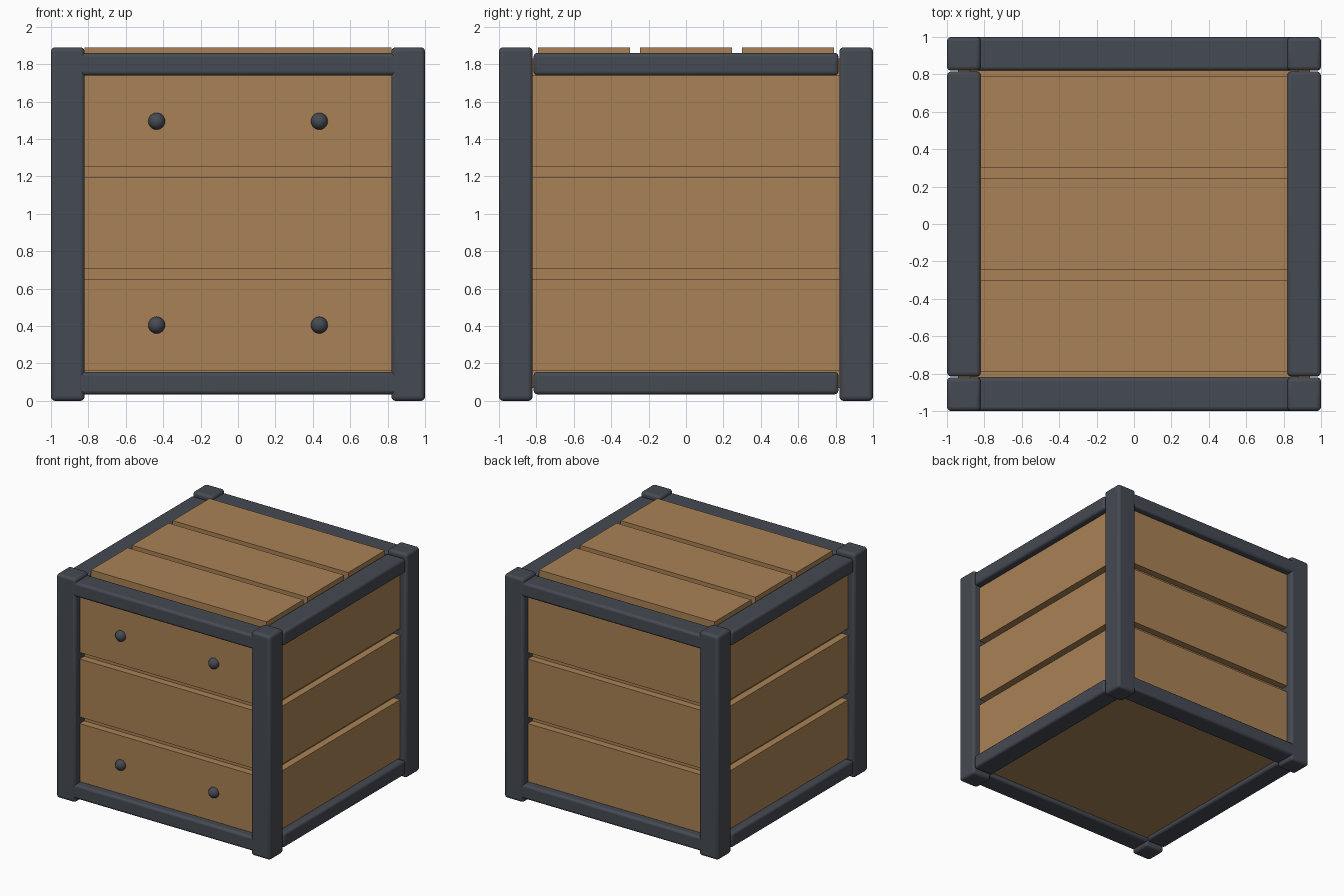
import bpy
import math
from mathutils import Vector

cube = bpy.data.objects.get("Cube")
if cube:
    bpy.data.objects.remove(cube, do_unlink=True)


def material(name, rgb):
    mat = bpy.data.materials.new(name)
    mat.use_nodes = True
    mat.diffuse_color = (*rgb, 1)
    mat.node_tree.nodes["Principled BSDF"].inputs["Base Color"].default_value = (*rgb, 1)
    return mat


WOOD = material("warm wood", (0.40, 0.225, 0.092))
STEEL = material("dark steel", (0.06, 0.068, 0.085))


def box(name, low, high, mat, bevel=0.0):
    """Box between two corners, with optional rounded edges."""
    low, high = Vector(low), Vector(high)
    bpy.ops.mesh.primitive_cube_add(size=1, location=(low + high) / 2)
    obj = bpy.context.object
    obj.name = name
    obj.scale = high - low
    bpy.ops.object.transform_apply(location=False, rotation=False, scale=True)
    obj.data.materials.append(mat)
    if bevel:
        mod = obj.modifiers.new("rounded edges", "BEVEL")
        mod.width = bevel
        mod.segments = 3
        bpy.ops.object.shade_smooth_by_angle(angle=math.radians(40))
    return obj


INNER, OUTER = 0.82, 1.0   # frame beam limits
CORE, FACE = 0.88, 0.94    # plank back and plank front
MID = 0.95                 # crate centre height
PITCH, HALF = 0.545, 0.245

# Solid core behind the planks
box("core", (-CORE, -CORE, MID - CORE), (CORE, CORE, MID + CORE), WOOD)

# Corner posts
for x, xs in (("right", -1), ("left", 1)):
    for y, ys in (("front", -1), ("back", 1)):
        c = (INNER + OUTER) / 2
        h = (OUTER - INNER) / 2
        box(f"{y}_{x}_post", (xs * c - h, ys * c - h, 0),
            (xs * c + h, ys * c + h, 1.89), STEEL, 0.022)

# Horizontal rails on all four sides, bottom and top
for level, z0, z1 in (("bottom", 0.035, 0.155), ("top", 1.74, 1.86)):
    for side, s in (("front", -1), ("back", 1)):
        y0, y1 = sorted((s * INNER, s * 0.999))
        box(f"{side}_{level}_rail", (-0.87, y0, z0), (0.87, y1, z1), STEEL, 0.02)
    for side, s in (("right", -1), ("left", 1)):
        x0, x1 = sorted((s * INNER, s * 0.999))
        box(f"{side}_{level}_rail", (x0, -0.815, z0), (x1, 0.815, z1), STEEL, 0.02)

# Three planks on each wall and on the lid
for i in (-1, 0, 1):
    a, b = i * PITCH - HALF, i * PITCH + HALF
    for side, s in (("front", -1), ("back", 1)):
        y0, y1 = sorted((s * (CORE - 0.01), s * FACE))
        box(f"{side}_plank_{i + 2}", (-0.83, y0, MID + a), (0.83, y1, MID + b), WOOD)
    for side, s in (("right", -1), ("left", 1)):
        x0, x1 = sorted((s * (CORE - 0.01), s * FACE))
        box(f"{side}_plank_{i + 2}", (x0, -0.83, MID + a), (x1, 0.83, MID + b), WOOD)
    box(f"lid_plank_{i + 2}", (-INNER, a, MID + CORE - 0.01), (INNER, b, MID + FACE), WOOD)

# Round studs on the front planks
for x in (-0.435, 0.435):
    for z in (MID - PITCH, MID + PITCH):
        bpy.ops.mesh.primitive_uv_sphere_add(segments=24, ring_count=12, radius=0.045,
                                             location=(x, -FACE, z))
        stud = bpy.context.object
        stud.name = "front_stud"
        stud.data.materials.append(STEEL)
        bpy.ops.object.shade_smooth()
